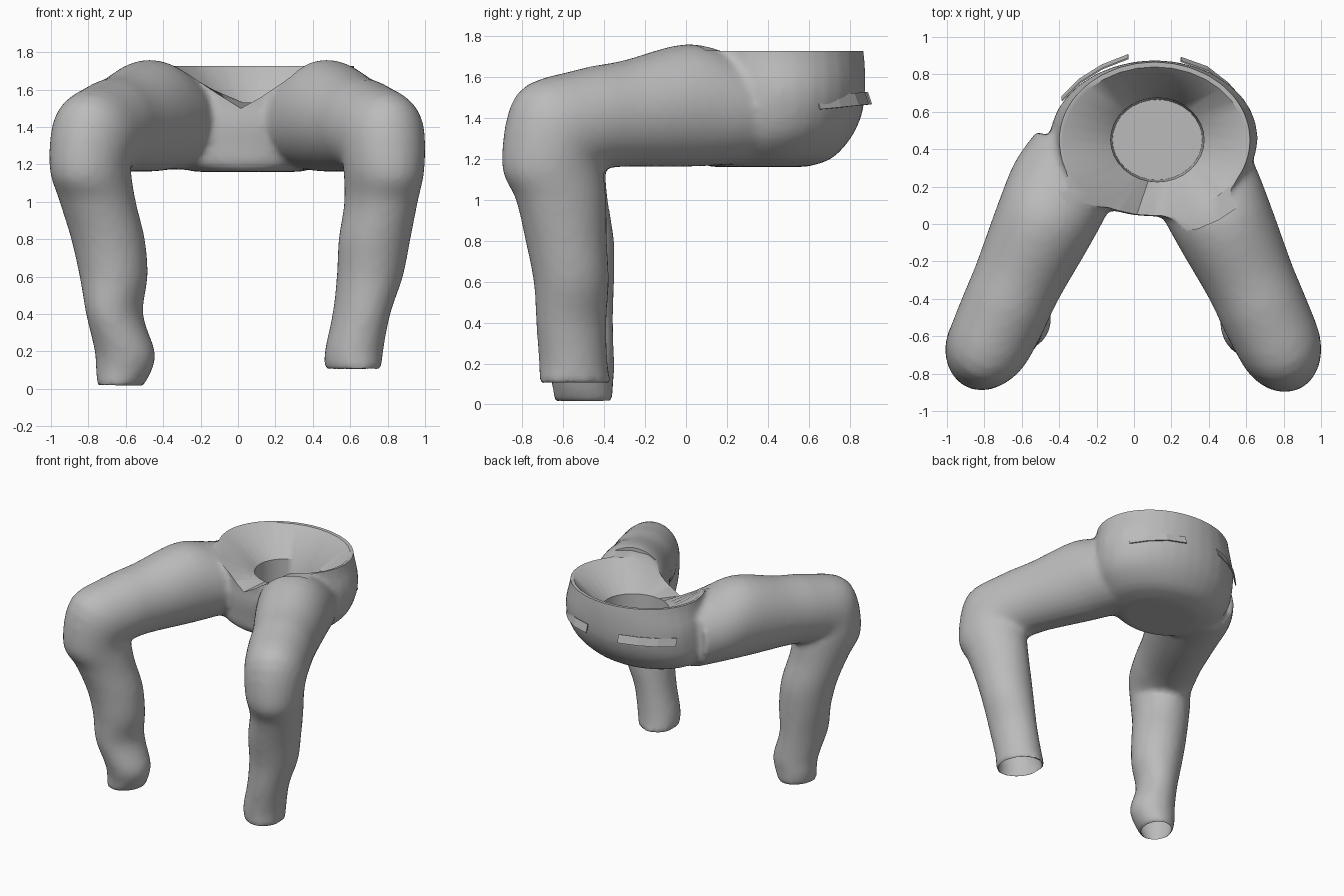
import bpy, bmesh, math
from mathutils import Vector

cube = bpy.data.objects.get("Cube")
if cube:
    bpy.data.objects.remove(cube)

SIDES = 32
fabric = bpy.data.materials.new("grey fabric")
fabric.use_nodes = True
grey = (0.5, 0.5, 0.5, 1)
fabric.diffuse_color = grey
fabric.node_tree.nodes["Principled BSDF"].inputs["Base Color"].default_value = grey


def make_object(name, bm):
    bmesh.ops.recalc_face_normals(bm, faces=bm.faces)
    mesh = bpy.data.meshes.new(name)
    bm.to_mesh(mesh)
    bm.free()
    obj = bpy.data.objects.new(name, mesh)
    bpy.context.collection.objects.link(obj)
    mesh.materials.append(fabric)
    return obj


def activate(obj):
    bpy.ops.object.select_all(action='DESELECT')
    obj.select_set(True)
    bpy.context.view_layer.objects.active = obj


def apply_modifier(obj, kind, **settings):
    mod = obj.modifiers.new(kind.lower(), kind)
    for key, value in settings.items():
        setattr(mod, key, value)
    activate(obj)
    bpy.ops.object.modifier_apply(modifier=mod.name)


def curve_through(rings, steps):
    """Smoothly interpolate rings of (centre, first axis, second axis)."""
    result = []
    last = len(rings) - 1
    for i in range(last):
        p, q, r, s = (rings[max(0, min(last, i + k))] for k in (-1, 0, 1, 2))
        for n in range(steps):
            t = n / steps
            result.append([b + (c - a) * t / 2
                           + (a * 2 - b * 5 + c * 4 - d) * t * t / 2
                           + (b * 3 - a - c * 3 + d) * t ** 3 / 2
                           for a, b, c, d in zip(p, q, r, s)])
    return result + [rings[-1]]


def loft(name, rings, steps=4, shape=None):
    """Closed solid through elliptical rings."""
    bm = bmesh.new()
    loops = []
    for centre, u, v in curve_through(rings, steps):
        loop = []
        for k in range(SIDES):
            angle = math.tau * k / SIDES
            point = centre + u * math.cos(angle) + v * math.sin(angle)
            loop.append(bm.verts.new(shape(point) if shape else point))
        loops.append(loop)
    for low, high in zip(loops, loops[1:]):
        for k in range(SIDES):
            j = (k + 1) % SIDES
            bm.faces.new((low[k], low[j], high[j], high[k]))
    bm.faces.new(loops[0])
    bm.faces.new(loops[-1])
    return make_object(name, bm)


def flat_ring(x, y, z, rx, ry):
    return Vector((x, y, z)), Vector((rx, 0, 0)), Vector((0, ry, 0))


# Thigh and knee: x, y, z, half width, half height, tilt
thigh = [(.3, .4, 1.42, .24, .25, 0), (.38, .22, 1.44, .28, .27, 0),
         (.48, 0, 1.46, .27, .3, 0), (.62, -.3, 1.42, .24, .26, 0),
         (.7, -.48, 1.39, .235, .25, 12), (.77, -.63, 1.33, .225, .275, 45)]
# Shins: x, y, z, half width, half depth
left_shin = [(.78, -.655, 1.18, .21, .25), (.765, -.61, 1, .19, .225),
             (.73, -.585, .8, .19, .2), (.705, -.56, .6, .175, .185),
             (.66, -.56, .4, .15, .175), (.62, -.55, .2, .153, .17),
             (.615, -.54, .1, .145, .18)]
right_shin = [(.79, -.645, 1.18, .21, .25), (.75, -.6, 1, .2, .22),
              (.695, -.555, .8, .195, .205), (.665, -.54, .6, .18, .19),
              (.66, -.535, .4, .145, .185), (.605, -.515, .2, .16, .165),
              (.61, -.505, .1, .15, .15), (.63, -.5, .01, .115, .145)]


def leg_rings(side, shin):
    forward = Vector((.4 * side, -.92, 0))
    across = Vector((.92 * side, .4, 0))
    rings = []
    for x, y, z, wide, tall, tilt in thigh:
        a = math.radians(tilt)
        up = Vector((0, 0, math.cos(a))) + forward * math.sin(a)
        rings.append((Vector((x * side, y, z)), across * wide, up * tall))
    for x, y, z, wide, deep in shin:
        rings.append((Vector((x * side, y, z)), across * wide, forward * deep))
    return rings


# Seat of the trousers
seat = loft("trousers", [flat_ring(*r) for r in (
    (.05, .35, 1.16, .28, .24), (.06, .39, 1.2, .42, .32),
    (.08, .43, 1.3, .52, .375), (.1, .45, 1.42, .55, .41),
    (.11, .46, 1.55, .55, .415), (.11, .45, 1.7, .515, .42),
    (.11, .445, 1.85, .5, .4))])

# Legs and the hollows inside their cuffs
legs, hollows = [], []
for name, side, shin in (("left", 1, left_shin), ("right", -1, right_shin)):
    rings = leg_rings(side, shin)
    legs.append(loft(name + "_leg", rings))
    inner = [(c, u * .91, v * .91) for c, u, v in rings[len(thigh) + 1:]]
    c, u, v = inner[-1]
    inner.append((c - Vector((0, 0, .1)), u, v))
    hollows.append(loft(name + "_cuff_hollow", inner))

# Merge into one soft garment
activate(seat)
for leg in legs:
    leg.select_set(True)
bpy.ops.object.join()
apply_modifier(seat, 'REMESH', mode='VOXEL', voxel_size=.022)
apply_modifier(seat, 'SMOOTH', factor=.5, iterations=6)


def dip_front(point):
    """Lower the waistband in a notch between the thighs."""
    if point.y < .4 and point.z > 1.6:
        notch = max(0, 1 - abs(point.x - .02) / .36)
        point.z -= .23 * notch
    return point


# Waist opening: flat rim, sloping lining and a deeper middle
waist = loft("waist_hollow", [flat_ring(*r) for r in (
    (.11, .44, 2.1, .62, .5), (.11, .44, 1.73, .62, .5),
    (.11, .44, 1.725, .492, .4), (.125, .45, 1.53, .25, .225),
    (.125, .45, 1.24, .24, .215))], 1, dip_front)

for cutter in [waist] + hollows:
    apply_modifier(seat, 'BOOLEAN', operation='DIFFERENCE',
                   solver='EXACT', object=cutter)
    bpy.data.objects.remove(cutter)
activate(seat)
bpy.ops.object.shade_smooth_by_angle(angle=math.radians(40))

# Two loose belt strips at the back
for name, path in (("right_belt_strip", ((-.385, .68), (-.29, .775), (-.17, .85), (-.03, .905))),
                   ("left_belt_strip", ((.25, .89), (.39, .84), (.5, .755), (.59, .655)))):
    bm = bmesh.new()
    rows = []
    for x, y in path:
        z = 1.44 + .1 * (y - .65)
        rows.append((bm.verts.new((x, y, z)), bm.verts.new((x, y - .02, z + .06))))
    for a, b in zip(rows, rows[1:]):
        bm.faces.new((a[0], b[0], b[1], a[1]))
    strip = make_object(name, bm)
    apply_modifier(strip, 'SOLIDIFY', thickness=.008, offset=0)
